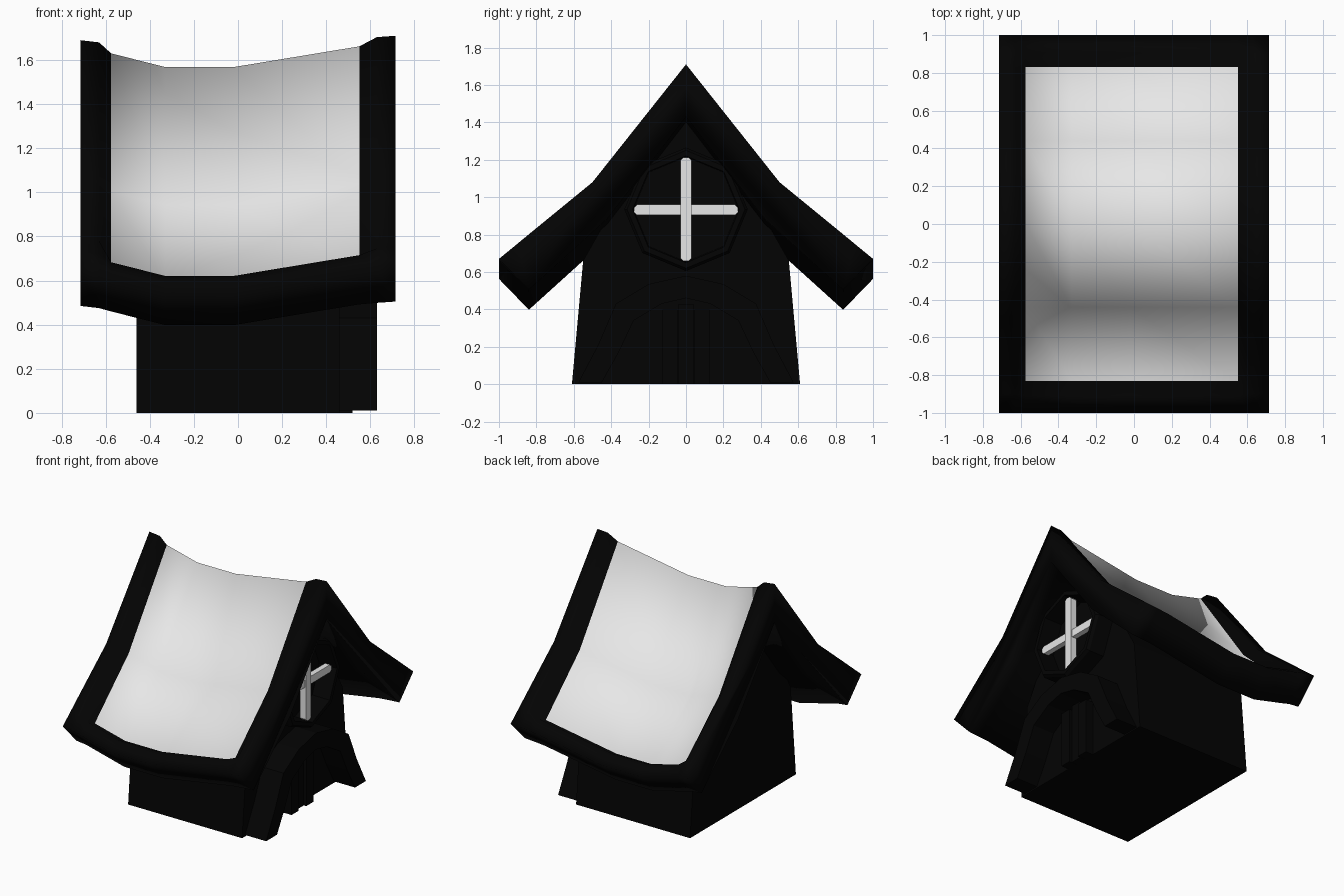
import bpy, bmesh, math

if "Cube" in bpy.data.objects:
    bpy.data.objects.remove(bpy.data.objects["Cube"])


def material(name, value):
    m = bpy.data.materials.new(name)
    m.use_nodes = True
    m.diffuse_color = (value, value, value, 1)
    m.node_tree.nodes["Principled BSDF"].inputs["Base Color"].default_value = (value, value, value, 1)
    return m


black = material("soft black", 0.001)
white = material("plain white", 0.8)


def finish(name, bm, mats):
    bmesh.ops.recalc_face_normals(bm, faces=bm.faces)
    mesh = bpy.data.meshes.new(name)
    bm.to_mesh(mesh)
    bm.free()
    for m in mats:
        mesh.materials.append(m)
    ob = bpy.data.objects.new(name, mesh)
    bpy.context.collection.objects.link(ob)
    return ob


def mirrored(half):
    """Mirror a right-hand half profile that ends on y = 0."""
    return half + [(-y, z) for y, z in reversed(half) if y > 0]


def loft(bm, rings):
    """Skin closed rings in order; returns the side faces by ring and column."""
    loops = [[bm.verts.new(p) for p in ring] for ring in rings]
    sides = {}
    for i, (a, b) in enumerate(zip(loops, loops[1:])):
        for j in range(len(a)):
            k = (j + 1) % len(a)
            sides[i, j] = bm.faces.new((a[j], a[k], b[k], b[j]))
    return loops, sides


def prism(name, outline, x0, x1, mat):
    """Extrude a y-z outline along x."""
    bm = bmesh.new()
    loops, _ = loft(bm, [[(x, y, z) for y, z in outline] for x in (x0, x1)])
    for ring in loops:
        bm.faces.new(ring)
    return finish(name, bm, [mat])


# Sagging roof: raised black rim around a sunken white panel, softly shaded
rim = [(1, .67), (.9, .752), (.83, .81), (.5, 1.08), (0, 1.71)]
panel = [(1, .67), (.91, .728), (.83, .69), (.44, 1.05), (0, 1.675)]
under = [(.84, .505), (.42, .885), (0, 1.43)]
stations = [(-.715, -.02, rim), (-.63, -.03, rim), (-.575, -.045, panel), (-.33, -.107, panel),
            (-.02, -.107, panel), (.55, -.013, panel), (.63, -.006, rim), (.715, 0, rim)]
bm = bmesh.new()
rings = []
for x, sag, top in stations:
    outline = mirrored(top) + mirrored(under)[::-1]
    rings.append([(x, y, z + sag) for y, z in outline])
loops, sides = loft(bm, rings)
for ring in (loops[0], loops[-1]):
    bm.faces.new(ring)
for (i, j), face in sides.items():
    face.material_index = int(2 <= i <= 4 and 2 <= j <= 5)
finish("roof", bm, [black, white]).data.shade_smooth()

# House walls, tapering up into the roof
prism("walls", mirrored([(.61, 0), (.55, .66), (.42, .89), (0, 1.44)]), -.46, .46, black)

# Porch arch around the door
outer = mirrored([(.575, .01), (.47, .21), (.375, .43), (.2, .535), (0, .58)])
inner = mirrored([(.45, .01), (.36, .17), (.28, .34), (.13, .43), (0, .46)])
prism("porch_arch", outer + inner[::-1], .44, .63, black)

# Door planks
for i, (y, top, front) in enumerate([(-.085, .4, .52), (0, .43, .5), (.085, .4, .52)]):
    w = .04
    prism("door_plank_%d" % (i + 1), [(y - w, 0), (y + w, 0), (y + w, top), (y - w, top)], .44, front, black)

# Octagonal window ring, standing proud of the cross bars
mid = .935
bm = bmesh.new()
rings = []
for x, r in [(.45, .33), (.58, .33), (.6, .315), (.6, .285), (.45, .28), (.45, .33)]:
    rings.append([(x, r * math.cos(a * math.pi / 4), mid + r * math.sin(a * math.pi / 4)) for a in range(8)])
loft(bm, rings)
bmesh.ops.remove_doubles(bm, verts=bm.verts, dist=.0001)
finish("window_frame", bm, [black])


# Window cross bars with chamfered tips
def bar(length, w):
    c = .015
    return [(length, -w + c), (length, w - c), (length - c, w), (c - length, w),
            (-length, w - c), (-length, c - w), (c - length, -w), (length - c, -w)]


prism("window_bar_horizontal", [(a, mid - .003 + b) for a, b in bar(.277, .028)], .52, .56, white)
prism("window_bar_vertical", [(b, mid + a) for a, b in bar(.277, .03)], .52, .57, white)
